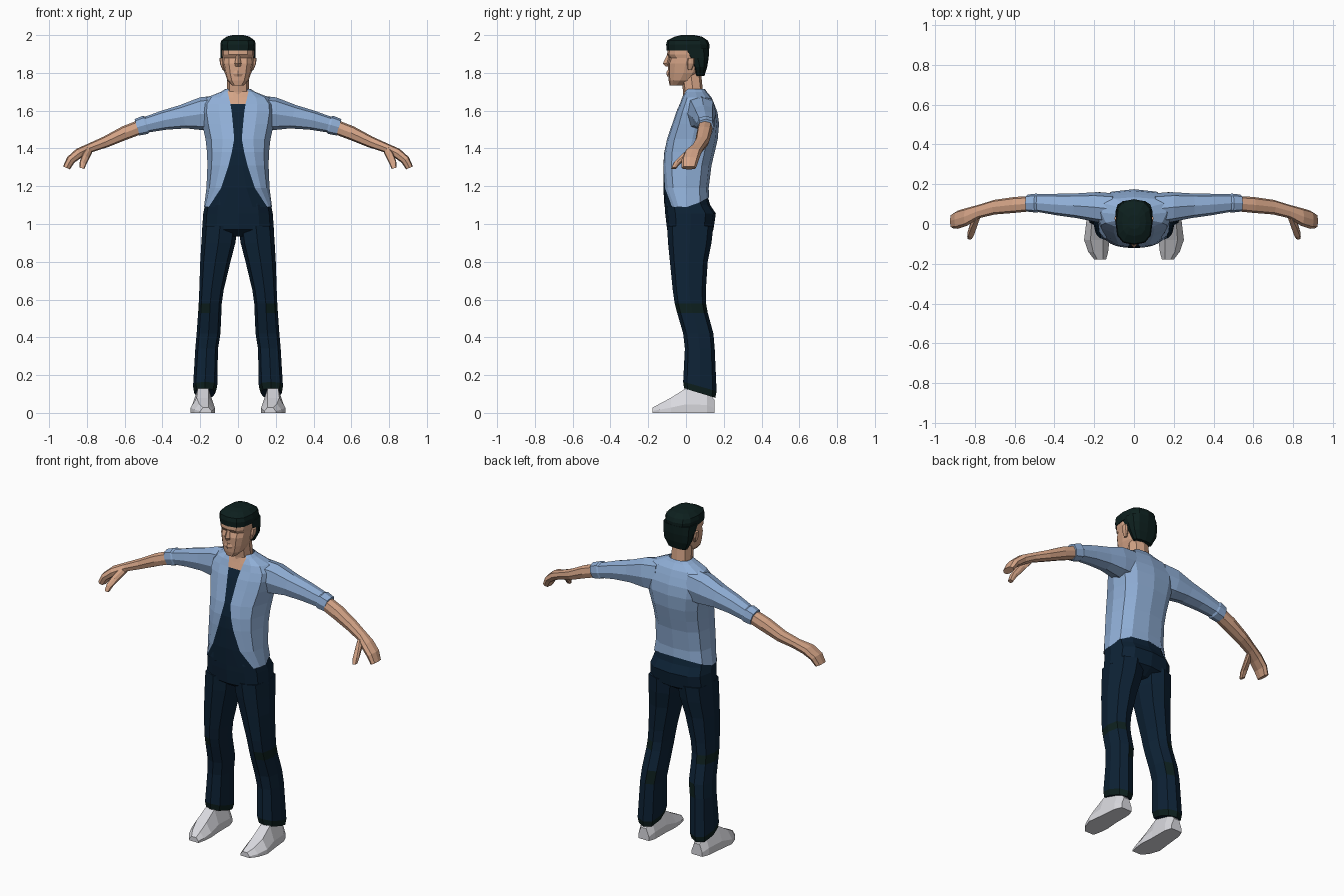
import bpy, bmesh, math


def material(name, r, g, b):
    m = bpy.data.materials.new(name)
    m.diffuse_color = (r, g, b, 1)
    return m


SKIN = material("skin", 0.66, 0.37, 0.24)
JACKET = material("light_blue_cloth", 0.28, 0.43, 0.68)
NAVY = material("navy_cloth", 0.004, 0.016, 0.036)
DARK = material("dark_green_black", 0.004, 0.014, 0.013)
WHITE = material("off_white", 0.70, 0.70, 0.74)


def loft(name, rings, mats, rule=None, caps=True):
    """Skin a list of equal-length rings; rule(ring, column) picks the material."""
    bm = bmesh.new()
    rows = [[bm.verts.new(p) for p in ring] for ring in rings]
    n = len(rows[0])
    for i in range(len(rows) - 1):
        for j in range(n):
            k = (j + 1) % n
            f = bm.faces.new((rows[i][j], rows[i][k], rows[i + 1][k], rows[i + 1][j]))
            f.material_index = rule(i, j) if rule else 0
    if caps:
        bm.faces.new(rows[0][::-1])
        bm.faces.new(rows[-1])
    bmesh.ops.recalc_face_normals(bm, faces=bm.faces[:])
    me = bpy.data.meshes.new(name)
    bm.to_mesh(me)
    bm.free()
    for m in mats:
        me.materials.append(m)
    ob = bpy.data.objects.new(name, me)
    bpy.context.collection.objects.link(ob)
    return ob


def power(v, p=0.75):
    return math.copysign(abs(v) ** p, v)


def flat_ring(z, x0, x1, y0, y1, n=8, tilt=0.0):
    """Squarish horizontal ring filling the given x and y ranges."""
    pts = []
    for j in range(n):
        a = 2 * math.pi * j / n
        c, s = power(math.cos(a)), power(math.sin(a))
        pts.append(((x0 + x1) / 2 + (x1 - x0) / 2 * c,
                    (y0 + y1) / 2 + (y1 - y0) / 2 * s, z - tilt * s))
    return pts


def limb_ring(x, z, rz, y, ry, lean, n=8):
    """Upright ring across an arm; lean turns it to follow the slope."""
    pts = []
    for j in range(n):
        a = 2 * math.pi * j / n
        h = rz * power(math.sin(a))
        pts.append((x + h * math.sin(lean), y + ry * power(math.cos(a)), z + h * math.cos(lean)))
    return pts


def flip(rings, s):
    return [[(s * x, y, z) for x, y, z in r] for r in rings]


def stack(rows, n=12):
    return [flat_ring(z, -w, w, yf, yb, n) for z, w, yf, yb in rows]


# Torso: jacket with an opening of half-width w showing the shirt and bare collar
def torso_ring(z, hw, yf, yb, w, hem=0.0):
    yc, ry, e = (yf + yb) / 2, (yb - yf) / 2, 2 / 0.75
    half = []
    for x in (0, w / 2, w, w + 0.4 * (hw - w), w + 0.8 * (hw - w), hw):
        half.append((x, yc - ry * max(0, 1 - (x / hw) ** e) ** (1 / e), z))
    for deg in (30, 60, 90):
        s = math.sin(math.radians(deg))
        half.append((hw * power(max(0, math.cos(math.radians(deg)))), yc + ry * power(s), z + hem * s))
    return half + [(-x, y, h) for x, y, h in half[-2:0:-1]]


torso = [torso_ring(*r) for r in (
    (1.09, 0.18, -0.114, 0.122, 0.155, 0.05), (1.19, 0.167, -0.12, 0.12, 0.09),
    (1.31, 0.162, -0.12, 0.135, 0.05), (1.38, 0.164, -0.115, 0.152, 0.033),
    (1.45, 0.172, -0.10, 0.168, 0.02), (1.53, 0.19, -0.073, 0.175, 0.027),
    (1.59, 0.2, -0.053, 0.167, 0.033), (1.635, 0.195, -0.033, 0.15, 0.04),
    (1.67, 0.165, -0.02, 0.135, 0.048), (1.70, 0.09, -0.01, 0.11, 0.055),
    (1.715, 0.066, 0.0, 0.1, 0.045))]
loft("open_jacket_and_shirt", torso, [JACKET, NAVY, SKIN],
     lambda i, j: 0 if 2 <= j <= 13 else (1 if i < 7 else 2), caps=False)

# Hips of the trousers
loft("trouser_hips", stack([
    (1.18, 0.15, -0.105, 0.105), (1.10, 0.175, -0.113, 0.128), (1.055, 0.184, -0.11, 0.158),
    (0.97, 0.19, -0.10, 0.145), (0.935, 0.10, -0.05, 0.09)]), [NAVY])

# Neck, head and hair
loft("neck", stack([(1.62, 0.07, -0.015, 0.095), (1.70, 0.06, -0.015, 0.09),
                    (1.80, 0.055, -0.03, 0.08)], 8), [SKIN])
loft("head", stack([
    (1.733, 0.03, -0.086, -0.02), (1.76, 0.056, -0.092, 0.03), (1.80, 0.07, -0.095, 0.07),
    (1.85, 0.08, -0.096, 0.09), (1.878, 0.082, -0.086, 0.10), (1.897, 0.085, -0.10, 0.10),
    (1.945, 0.085, -0.096, 0.10), (1.975, 0.07, -0.06, 0.08)]), [SKIN])
loft("nose", stack([(1.835, 0.014, -0.108, -0.08), (1.85, 0.018, -0.122, -0.08),
                    (1.895, 0.008, -0.101, -0.08)], 4), [SKIN])
loft("lips", stack([(1.782, 0.018, -0.1, -0.08), (1.795, 0.028, -0.104, -0.08),
                    (1.812, 0.018, -0.101, -0.08)], 4), [SKIN])
loft("hair_top", stack([
    (1.918, 0.09, -0.102, 0.122), (1.95, 0.094, -0.105, 0.125), (1.972, 0.088, -0.10, 0.115),
    (1.992, 0.06, -0.06, 0.085), (2.0, 0.03, -0.025, 0.045)]), [DARK])
loft("hair_back", stack([
    (1.783, 0.06, 0.05, 0.097), (1.83, 0.086, 0.035, 0.112), (1.88, 0.093, 0.005, 0.12),
    (1.93, 0.094, -0.03, 0.123)]), [DARK])

for s, side in ((1, "left"), (-1, "right")):
    # Ear
    ear = [flat_ring(z, 0.07, x, y0, y1) for z, x, y0, y1 in (
        (1.815, 0.082, 0.01, 0.03), (1.85, 0.096, 0.005, 0.045), (1.88, 0.098, 0.01, 0.045))]
    loft(side + "_ear", flip(ear, s), [SKIN])

    # Sleeve with a turned cuff
    sleeve = [limb_ring(*r) for r in (
        (0.10, 1.59, 0.092, 0.075, 0.08, 0.1), (0.19, 1.583, 0.088, 0.085, 0.075, 0.15),
        (0.29, 1.568, 0.064, 0.092, 0.062, 0.25), (0.39, 1.55, 0.052, 0.098, 0.054, 0.25),
        (0.48, 1.527, 0.043, 0.105, 0.045, 0.28), (0.49, 1.525, 0.05, 0.105, 0.048, 0.28),
        (0.535, 1.512, 0.045, 0.105, 0.043, 0.28))]
    loft(side + "_sleeve", flip(sleeve, s), [JACKET])

    # Forearm and curled hand
    arm = [limb_ring(*r) for r in (
        (0.50, 1.52, 0.038, 0.104, 0.038, 0.28), (0.60, 1.482, 0.037, 0.096, 0.04, 0.35),
        (0.70, 1.435, 0.030, 0.085, 0.037, 0.4), (0.78, 1.404, 0.025, 0.063, 0.034, 0.4),
        (0.84, 1.376, 0.027, 0.036, 0.045, 0.6), (0.885, 1.34, 0.024, 0.022, 0.046, 0.9),
        (0.908, 1.297, 0.02, 0.015, 0.038, 1.15))]
    loft(side + "_forearm_and_hand", flip(arm, s), [SKIN])
    thumb = [limb_ring(*r) for r in (
        (0.785, 1.395, 0.022, 0.045, 0.024, 0.6), (0.805, 1.36, 0.022, 0.0, 0.026, 0.9),
        (0.82, 1.325, 0.019, -0.045, 0.02, 1.2), (0.826, 1.295, 0.013, -0.065, 0.014, 1.3))]
    loft(side + "_thumb", flip(thumb, s), [SKIN])

    # Trouser leg: dark knee band, calf patch and hem
    leg = [flat_ring(z, x0, x1, y0, y1, 8, t) for z, x0, x1, y0, y1, t in (
        (0.99, 0.002, 0.188, -0.10, 0.145, 0), (0.90, 0.014, 0.194, -0.095, 0.135, 0),
        (0.80, 0.04, 0.2, -0.085, 0.115, 0), (0.65, 0.076, 0.205, -0.07, 0.105, 0),
        (0.58, 0.086, 0.208, -0.06, 0.106, 0), (0.53, 0.088, 0.211, -0.047, 0.115, 0),
        (0.42, 0.093, 0.219, -0.015, 0.145, 0), (0.34, 0.106, 0.226, -0.006, 0.152, 0),
        (0.14, 0.11, 0.238, -0.015, 0.162, 0.025), (0.105, 0.12, 0.232, -0.01, 0.155, 0.025))]
    loft(side + "_trouser_leg", flip(leg, s), [NAVY, DARK],
         lambda i, j: int(i == 8 or (i == 4 and j in (0, 1, 6, 7)) or (i == 6 and j == 2)))

    # Shoe, lofted from heel to toe
    shoe = [[(x + w * u, y, top * v) for u, v in
             ((-1, 0), (1, 0), (1, 0.35), (0.5, 1), (-0.5, 1), (-1, 0.35))]
            for y, x, w, top in (
        (0.15, 0.178, 0.035, 0.07), (0.11, 0.18, 0.05, 0.12), (0.0, 0.185, 0.056, 0.13),
        (-0.08, 0.187, 0.064, 0.08), (-0.14, 0.18, 0.05, 0.048), (-0.178, 0.17, 0.03, 0.028))]
    loft(side + "_shoe", flip(shoe, s), [WHITE])
